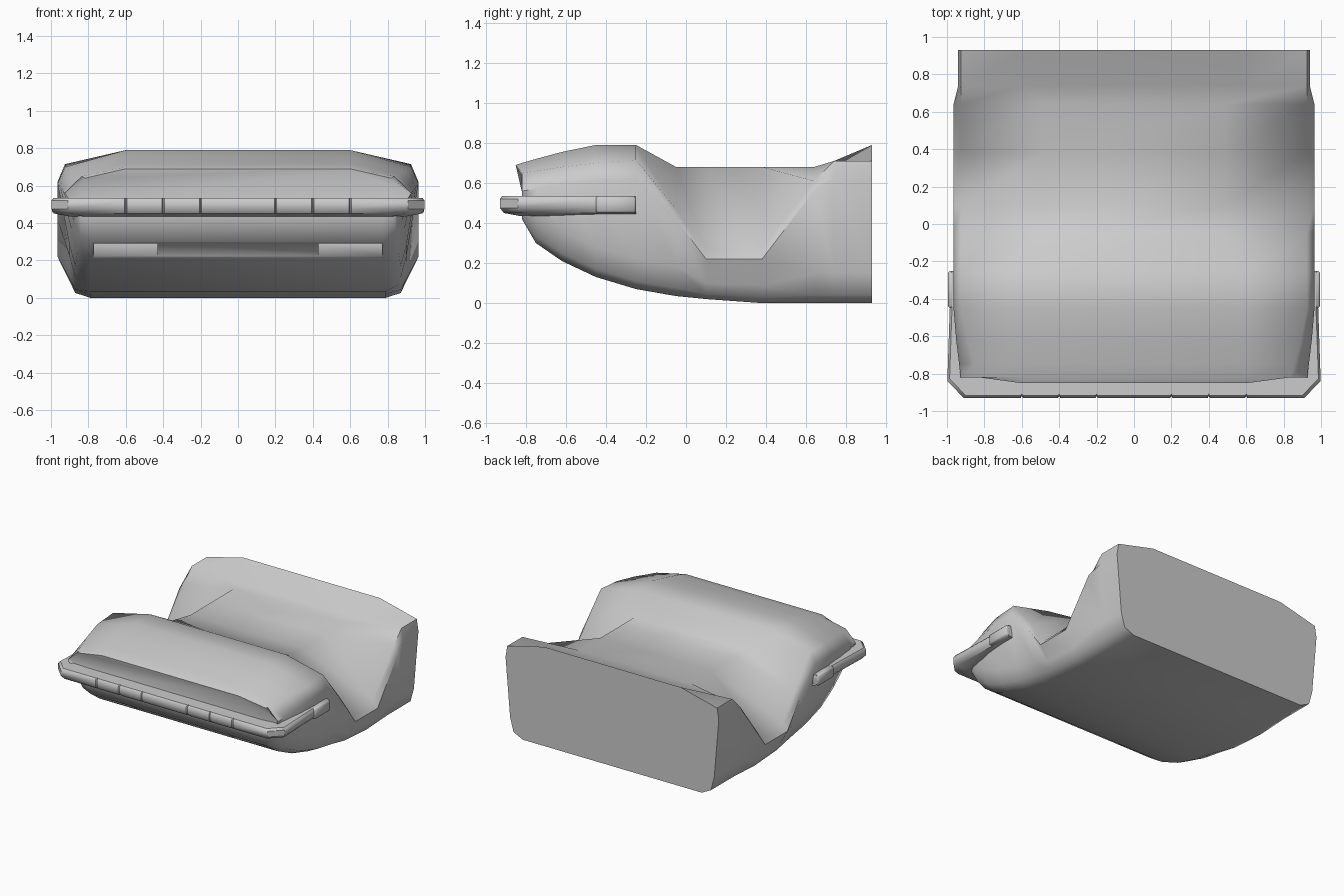
import bpy, bmesh, math

if "Cube" in bpy.data.objects:
    bpy.data.objects.remove(bpy.data.objects["Cube"])


def finish(name, bm, angle=50):
    bmesh.ops.recalc_face_normals(bm, faces=bm.faces)
    mesh = bpy.data.meshes.new(name)
    bm.to_mesh(mesh)
    bm.free()
    ob = bpy.data.objects.new(name, mesh)
    bpy.context.collection.objects.link(ob)
    bpy.ops.object.select_all(action='DESELECT')
    bpy.context.view_layer.objects.active = ob
    ob.select_set(True)
    bpy.ops.object.shade_smooth_by_angle(angle=math.radians(angle))
    return ob


def box(name, size, centre, bevel=0):
    bm = bmesh.new()
    bmesh.ops.create_cube(bm, size=1)
    for v in bm.verts:
        v.co = [c * s + o for c, s, o in zip(v.co, size, centre)]
    if bevel:
        bmesh.ops.bevel(bm, geom=bm.edges[:], offset=bevel, segments=1, affect='EDGES')
    return finish(name, bm)


def loft(rings):
    bm = bmesh.new()
    loops = [[bm.verts.new(p) for p in r] for r in rings]
    n = len(loops[0])
    for a, b in zip(loops, loops[1:]):
        for i in range(n):
            j = (i + 1) % n
            bm.faces.new((a[i], a[j], b[j], b[i]))
    bm.faces.new(loops[0])
    bm.faces.new(loops[-1])
    return bm


def mirrored(half):
    return half + [(-x, v) for x, v in reversed(half)]


# Body stations: y, then heights of bottom, outer lip, shoulder and deck
stations = [
    (.93, 0, .62, .71, .79),
    (.74, 0, .62, .71, .68),
    (.64, 0, .56, .61, .68),
    (.38, 0, .22, .27, .68),
    (.10, .02, .22, .27, .68),
    (-.05, .035, .42, .47, .68),
    (-.25, .07, .62, .715, .79),
    (-.45, .13, .61, .70, .79),
    (-.62, .21, .59, .68, .755),
    (-.75, .30, .57, .66, .72),
    (-.82, .42, .56, .65, .70),
    (-.88, .48, .56, .64, .69),
]


def body_ring(y, bottom, lip, shoulder, deck):
    well = shoulder < .65 and y > -.1          # side cutout
    nose = max(0, -y - .5)                     # narrowing towards the front
    rise = lip - bottom
    half = [
        (.79 - .06 * nose, bottom),
        (.87 - .1 * nose, bottom + min(.04, .12 * rise)),
        (.90 - .1 * nose, bottom + min(.15, .4 * rise)),
        ((.965 if y < .7 else .94) - .12 * nose, lip),
        (.925 - .28 * nose, shoulder),
        (.49 if well else .60, deck),
    ]
    # the nose end bows back at its corners and leans forward at the top
    tip = y < -.85
    return [(x, y + (.08 * x * x + .1 * (deck - z) if tip else 0), z)
            for x, z in mirrored(half)]


body = finish("body", loft([body_ring(*s) for s in stations]), 60)

# Recessed openings under the nose
for s, side in ((1, "right"), (-1, "left")):
    cutter = box("opening_cutter_" + side, (.34, .2, .07), (s * .6, -.74, .255))
    cutter.hide_render = True
    cutter.hide_set(True)
    mod = body.modifiers.new("opening_" + side, 'BOOLEAN')
    mod.operation = 'DIFFERENCE'
    mod.object = cutter

# Wraparound bumper: half path with notches along the front, mirrored
half = [(.985, -.25), (.985, -.45), (.998, -.84), (.91, -.93)]
for x in (.6, .4, .2):
    half += [(x + .006, -.93), (x, -.92), (x - .006, -.93)]


def inset(x, y, d):
    # move towards the inside of the U
    dx = d if abs(x) > .9 else 0
    dy = d if y < -.8 else 0
    return x - math.copysign(dx, x), y + dy


section = [(.012, .535), (0, .52), (0, .475), (.02, .45), (.10, .435), (.12, .535)]
finish("bumper", loft([[(*inset(x, y, d), z) for d, z in section]
                       for x, y in mirrored(half)]), 40)

# Thicker end pads of the bumper
for s, side in ((1, "right"), (-1, "left")):
    box("bumper_end_" + side, (.09, .2, .085), (s * .95, -.35, .4925), .01)
